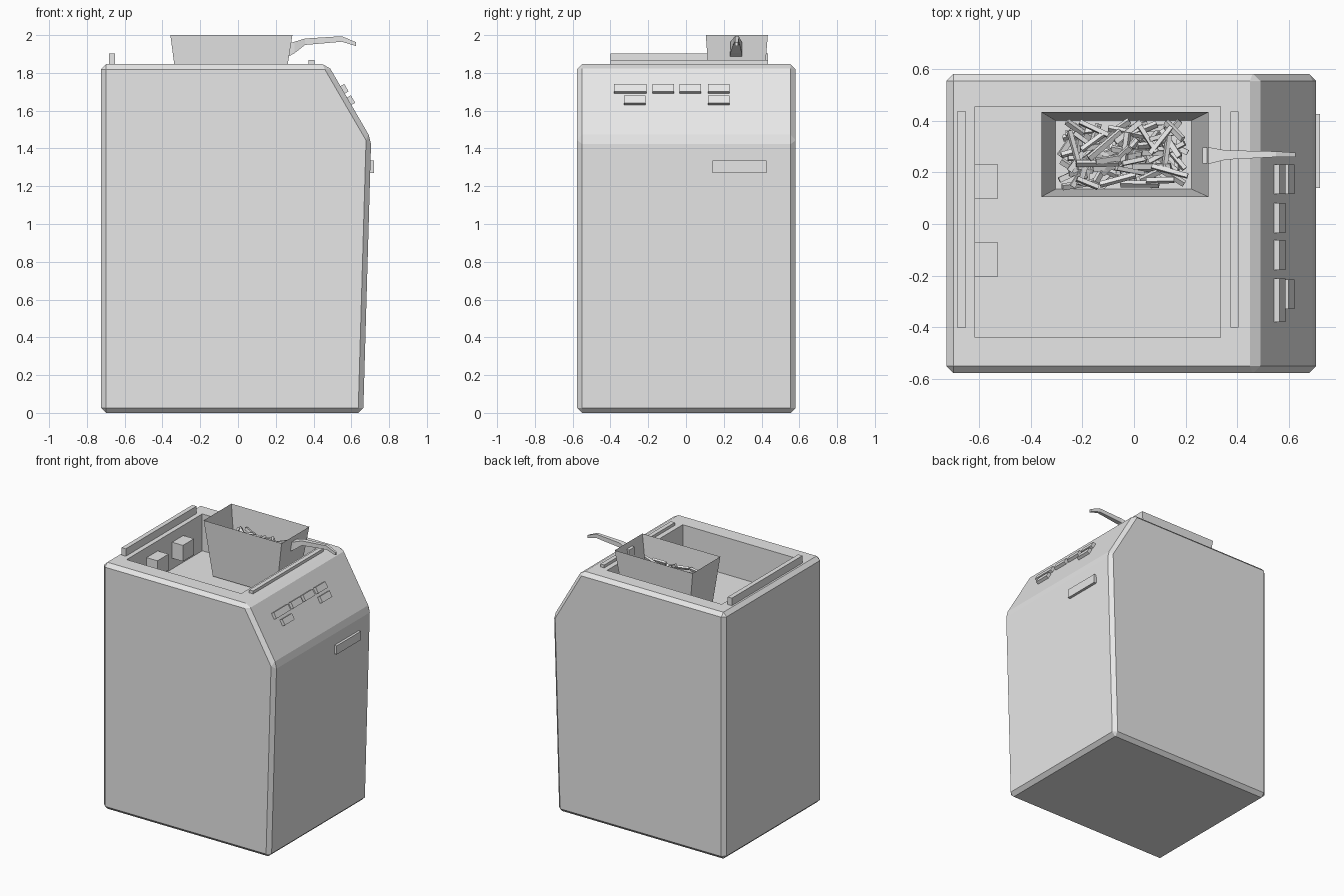
import bpy
import bmesh
import math
import random
from mathutils import Matrix, Vector

random.seed(7)
cube = bpy.data.objects.get("Cube")
if cube:
    bpy.data.objects.remove(cube, do_unlink=True)

grey = bpy.data.materials.new("light grey")
grey.use_nodes = True
grey.diffuse_color = (0.8, 0.8, 0.8, 1)
grey.node_tree.nodes["Principled BSDF"].inputs["Base Color"].default_value = (0.8, 0.8, 0.8, 1)


def finish(bm, name):
    bmesh.ops.recalc_face_normals(bm, faces=bm.faces)
    mesh = bpy.data.meshes.new(name)
    bm.to_mesh(mesh)
    bm.free()
    mesh.materials.append(grey)
    obj = bpy.data.objects.new(name, mesh)
    bpy.context.scene.collection.objects.link(obj)
    return obj


def add_box(bm, centre, size, rotation=Matrix()):
    matrix = Matrix.Translation(centre) @ rotation @ Matrix.Diagonal((*size, 1))
    bmesh.ops.create_cube(bm, size=1, matrix=matrix)


def span_box(name, low, high):
    low, high = Vector(low), Vector(high)
    bm = bmesh.new()
    add_box(bm, (low + high) / 2, high - low)
    return finish(bm, name)


def loft(bm, rings, cap_ends):
    """Bridge successive closed rings of points."""
    loops = [[bm.verts.new(p) for p in ring] for ring in rings]
    for a, b in zip(loops, loops[1:]):
        for i in range(len(a)):
            j = (i + 1) % len(a)
            bm.faces.new((a[i], a[j], b[j], b[i]))
    bm.faces.new(loops[0])
    if cap_ends:
        bm.faces.new(loops[-1])


# Cabinet: side profile carried across the depth, chamfered, then hollowed
profile = [(-0.725, 0), (0.663, 0), (0.705, 1.45), (0.475, 1.846), (-0.725, 1.846)]
bm = bmesh.new()
loft(bm, [[(x, y, z) for x, z in profile] for y in (-0.577, 0.581)], True)
bmesh.ops.recalc_face_normals(bm, faces=bm.faces)
bmesh.ops.bevel(bm, geom=bm.edges[:], offset=0.027, segments=1,
                affect='EDGES', profile=0.5, clamp_overlap=True)
cabinet = finish(bm, "cabinet")

cutter = span_box("vat_cutter", (-0.615, -0.44, 1.57), (0.335, 0.455, 2.1))
cutter.hide_render = True
cut = cabinet.modifiers.new("vat", 'BOOLEAN')
cut.operation = 'DIFFERENCE'
cut.solver = 'EXACT'
cut.object = cutter
bpy.context.view_layer.objects.active = cabinet
bpy.ops.object.modifier_apply(modifier=cut.name)
bpy.data.objects.remove(cutter, do_unlink=True)

# Rails beside the vat and blocks on the vat wall
span_box("tall_rail", (-0.684, -0.4, 1.83), (-0.65, 0.435, 1.902))
span_box("low_rail", (0.373, -0.4, 1.83), (0.405, 0.435, 1.868))
for i, y in enumerate((-0.137, 0.165)):
    span_box(f"vat_block_{i + 1}", (-0.617, y - 0.066, 1.65), (-0.526, y + 0.066, 1.77))

# Buttons on the sloping panel
top, foot = Vector((0.475, 0, 1.846)), Vector((0.705, 0, 1.45))
slope = foot - top
tilt = Matrix.Rotation(math.atan2(-slope.z, slope.x), 4, 'Y')
buttons = [(-0.295, 0.17, 1.71), (-0.12, 0.115, 1.71), (0.023, 0.115, 1.71),
           (0.173, 0.115, 1.71), (-0.272, 0.115, 1.65), (0.173, 0.115, 1.65)]
for i, (y, width, z) in enumerate(buttons):
    bm = bmesh.new()
    spot = top + slope * ((z - top.z) / slope.z)
    add_box(bm, (spot.x, y, z), (0.046, width, 0.046), tilt)
    finish(bm, f"button_{i + 1}")

# Small plate on the upright panel
span_box("panel_plate", (0.68, 0.14, 1.27), (0.72, 0.425, 1.335))

# Open tapered basket
bm = bmesh.new()
bottom = (-0.303, 0.222, 0.135, 0.4, 1.585)
rim = (-0.358, 0.288, 0.105, 0.433, 2.0)
loft(bm, [[(a, c, z), (b, c, z), (b, d, z), (a, d, z)] for a, b, c, d, z in (bottom, rim)], False)
finish(bm, "basket")

# Basket handle: x, y, half width, underside, upper side
sections = [(0.265, 0.265, 0.031, 1.885, 1.955), (0.3, 0.265, 0.03, 1.905, 1.965),
            (0.355, 0.267, 0.018, 1.948, 1.982), (0.55, 0.27, 0.011, 1.965, 1.994),
            (0.625, 0.268, 0.008, 1.942, 1.962)]
bm = bmesh.new()
loft(bm, [[(x, y - w, lo), (x, y + w, lo), (x, y + w, hi), (x, y - w, hi)]
          for x, y, w, lo, hi in sections], True)
finish(bm, "basket_handle")

# Heap of thin sticks
bm = bmesh.new()
for i in range(95):
    length = random.uniform(0.08, 0.17)
    yaw = random.gauss(0, 0.9)
    turn = (Matrix.Rotation(yaw, 4, 'Z') @ Matrix.Rotation(random.gauss(0, 0.2), 4, 'Y')
            @ Matrix.Rotation(random.uniform(0, 1.5), 4, 'X'))
    reach_x = 0.255 - length / 2 * abs(math.cos(yaw))
    reach_y = 0.132 - length / 2 * abs(math.sin(yaw))
    spot = (-0.035 + random.uniform(-reach_x, reach_x),
            0.268 + random.uniform(-reach_y, reach_y), random.uniform(1.75, 1.875))
    add_box(bm, spot, (length, 0.021, 0.017), turn)
finish(bm, "fried_sticks")
